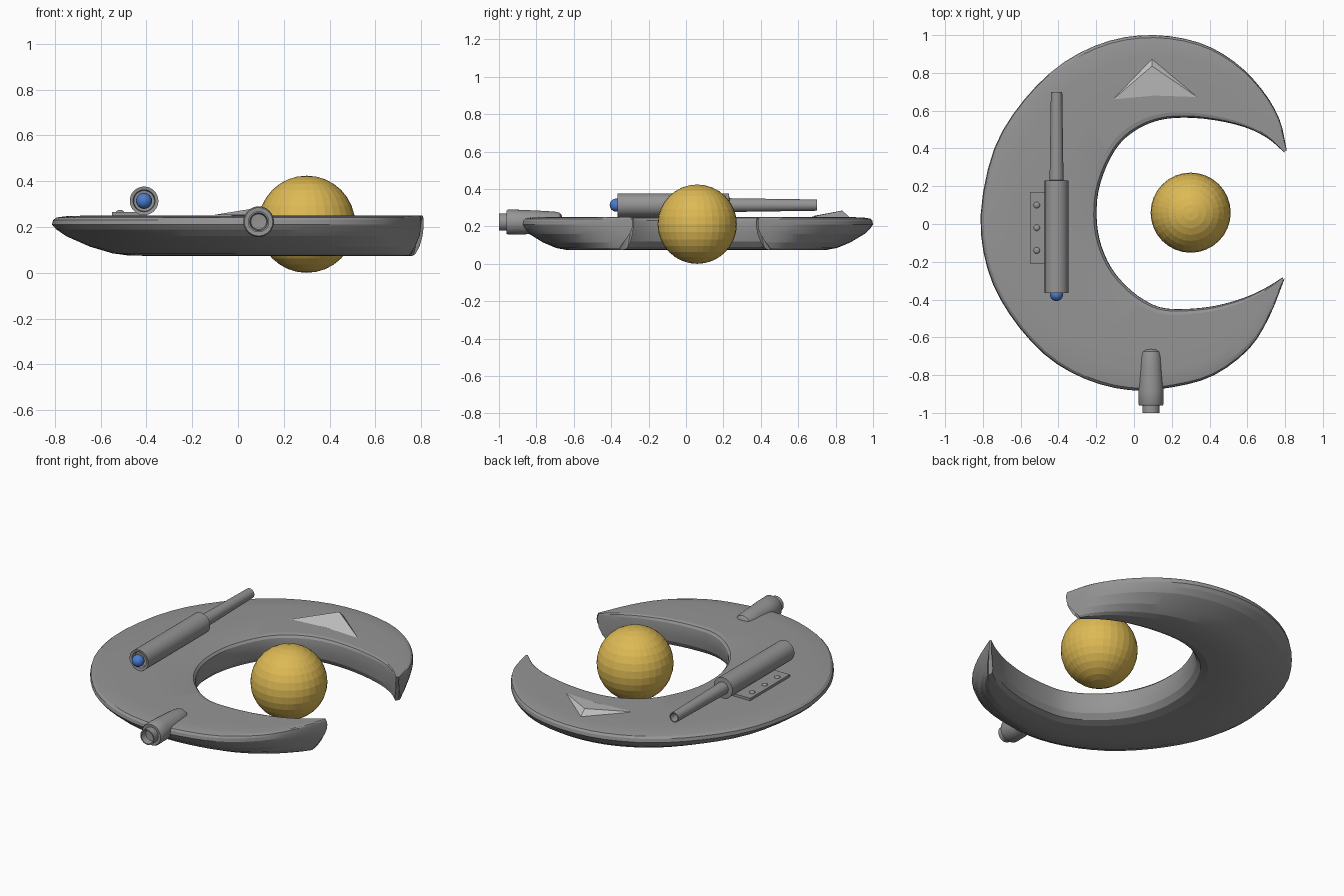
import bpy, bmesh, math
from mathutils import Vector

if "Cube" in bpy.data.objects:
    bpy.data.objects.remove(bpy.data.objects["Cube"])


def material(name, rgb):
    m = bpy.data.materials.new(name)
    m.diffuse_color = (*rgb, 1)
    m.use_nodes = True
    m.node_tree.nodes["Principled BSDF"].inputs["Base Color"].default_value = m.diffuse_color
    return m


GREY = material("hull grey", (0.30, 0.30, 0.30))
LIGHT = material("light grey", (0.58, 0.58, 0.58))
GOLD = material("gold", (0.73, 0.49, 0.09))
BLUE = material("blue", (0.07, 0.20, 0.62))


def finish(name, bm, mat, smooth=None):
    bmesh.ops.recalc_face_normals(bm, faces=bm.faces)
    me = bpy.data.meshes.new(name)
    bm.to_mesh(me)
    bm.free()
    me.materials.append(mat)
    ob = bpy.data.objects.new(name, me)
    bpy.context.collection.objects.link(ob)
    if smooth:
        bpy.ops.object.select_all(action='DESELECT')
        ob.select_set(True)
        bpy.context.view_layer.objects.active = ob
        bpy.ops.object.shade_smooth_by_angle(angle=math.radians(smooth))
    return ob


def spline(pts, f):
    """Smooth curve through the points at float index f."""
    i = min(max(int(f), 0), len(pts) - 2)
    t = f - i
    b, c = Vector(pts[i]), Vector(pts[i + 1])
    a = Vector(pts[i - 1]) if i > 0 else b * 2 - c
    d = Vector(pts[i + 2]) if i + 2 < len(pts) else c * 2 - b
    return 0.5 * (2 * b + (c - a) * t + (2 * a - 5 * b + 4 * c - d) * t ** 2
                  + (3 * b - a - 3 * c + d) * t ** 3)


def lathe(name, profile, x, z, mat, n=32):
    """Spin (radius, y) points about an axis along y."""
    bm = bmesh.new()
    rings = []
    for r, y in profile:
        if r == 0:
            rings.append([bm.verts.new((x, y, z))] * n)
        else:
            rings.append([bm.verts.new((x + r * math.cos(k * math.tau / n), y,
                                        z + r * math.sin(k * math.tau / n))) for k in range(n)])
    for p, q in zip(rings, rings[1:]):
        for k in range(n):
            j = (k + 1) % n
            vs = list(dict.fromkeys((p[k], p[j], q[j], q[k])))
            bm.faces.new(vs)
    return finish(name, bm, mat, 35)


def ball(name, centre, r, mat, seg, rings, smooth=None):
    bm = bmesh.new()
    bmesh.ops.create_uvsphere(bm, u_segments=seg, v_segments=rings, radius=r)
    bmesh.ops.translate(bm, verts=bm.verts, vec=centre)
    return finish(name, bm, mat, smooth)


# Crescent hull: matching outer and inner outlines, tip to tip
outer = [(.81, .385), (.77, .555), (.675, .715), (.53, .86), (.345, .96), (.11, 1.0),
         (-.13, .97), (-.37, .857), (-.58, .66), (-.74, .40), (-.812, .05), (-.775, -.24),
         (-.66, -.476), (-.475, -.69), (-.26, -.82), (-.02, -.88), (.215, -.862),
         (.425, -.80), (.61, -.66), (.717, -.49), (.799, -.285)]
inner = [(.80, .375), (.706, .455), (.585, .513), (.425, .55), (.267, .563), (.135, .55),
         (.02, .503), (-.077, .423), (-.145, .307), (-.188, .175), (-.198, .042), (-.183, -.08),
         (-.14, -.196), (-.077, -.29), (.02, -.38), (.135, -.44), (.267, -.45),
         (.425, -.434), (.585, -.39), (.706, -.333), (.79, -.28)]
# Cross-section: (fraction from outer to inner edge, height)
section = [(0, .21), (.008, .23), (.03, .241), (.1, .247), (.25, .25), (.6, .25), (.93, .25),
           (.975, .245), (.995, .232), (1, .21), (.995, .165), (.975, .12), (.93, .09),
           (.85, .077), (.7, .074), (.55, .075), (.43, .085), (.27, .114), (.1, .16), (.03, .19)]
bm = bmesh.new()
N = 60
loops = []
for i in range(N + 1):
    u = -1 + 2 * i / N
    loop = []
    for t, z in section:
        d = max(0, (.21 - z) / .135)
        top = max(0, (z - .235) / .015)
        f = 10 + 10 * u * (1 - .06 * d * d - .006 * top)   # rounded tips
        p = spline(outer, f).lerp(spline(inner, f), t)
        loop.append(bm.verts.new((p.x, p.y, z)))
    loops.append(loop)
S = len(section)
for a, b in zip(loops, loops[1:]):
    for k in range(S):
        j = (k + 1) % S
        bm.faces.new((a[k], a[j], b[j], b[k]))
# Tip caps: strips joining the outer and inner sides
for lp in (loops[0], loops[-1]):
    for k in range(9):
        bm.faces.new(list(dict.fromkeys((lp[k], lp[k + 1], lp[17 - k], lp[(18 - k) % S]))) if k < 8
                     else (lp[8], lp[9], lp[10])) if k < 8 else None
    bm.faces.new((lp[0], lp[18], lp[19]))
finish("crescent_hull", bm, GREY, 12)

# Gold sphere floating in the opening
ball("gold_sphere", (.30, .06, .212), .212, GOLD, 32, 16)

# Long cannon: thick hollow housing, tapered barrel, blue eye
lathe("cannon_housing", [(0, -.325), (.045, -.335), (.048, -.362), (.0625, -.365), (.0625, .23),
                         (.036, .232), (0, .232)], -.41, .314, GREY)
lathe("cannon_barrel", [(0, .22), (.037, .22), (.03, .70), (.024, .70), (.02, .64), (0, .64)],
      -.41, .314, GREY)
ball("blue_eye", (-.41, -.373, .314), .035, BLUE, 20, 12, 40)

# Control plate beside the cannon, with buttons
bm = bmesh.new()
bmesh.ops.create_cube(bm, size=1)
for v in bm.verts:
    v.co = (-.475 + v.co.x * .15, -.02 + v.co.y * .38, .2525 + v.co.z * .025)
finish("control_plate", bm, GREY)
for k in range(3):
    bm = bmesh.new()
    bmesh.ops.create_uvsphere(bm, u_segments=12, v_segments=8, radius=.017)
    for v in bm.verts:
        v.co = (v.co.x - .515, v.co.y + .10 - .12 * k, v.co.z * .5 + .266)
    finish(f"button_{k + 1}", bm, GREY, 40)

# Short front gun with rounded back and hollow nozzle
lathe("gun_body", [(0, -.955), (.062, -.96), (.067, -.952), (.066, -.88), (.06, -.76), (.056, -.70),
                   (.05, -.675), (.036, -.664), (0, -.66)], .09, .223, GREY)
lathe("gun_nozzle", [(0, -.95), (.046, -.95), (.046, -1.0), (.039, -1.0), (.034, -.965), (0, -.962)],
      .09, .223, GREY)

# Pale triangular fin at the back
bm = bmesh.new()
A, B, C, D, E = [bm.verts.new(p) for p in ((-.11, .66, .252), (.335, .672, .252), (.095, .873, .25),
                                           (.095, .836, .285), (.11, .68, .254))]
for f in ((A, E, D), (E, B, D), (B, C, D), (C, A, D), (A, C, E), (C, B, E)):
    bm.faces.new(f)
finish("rear_fin", bm, LIGHT)
